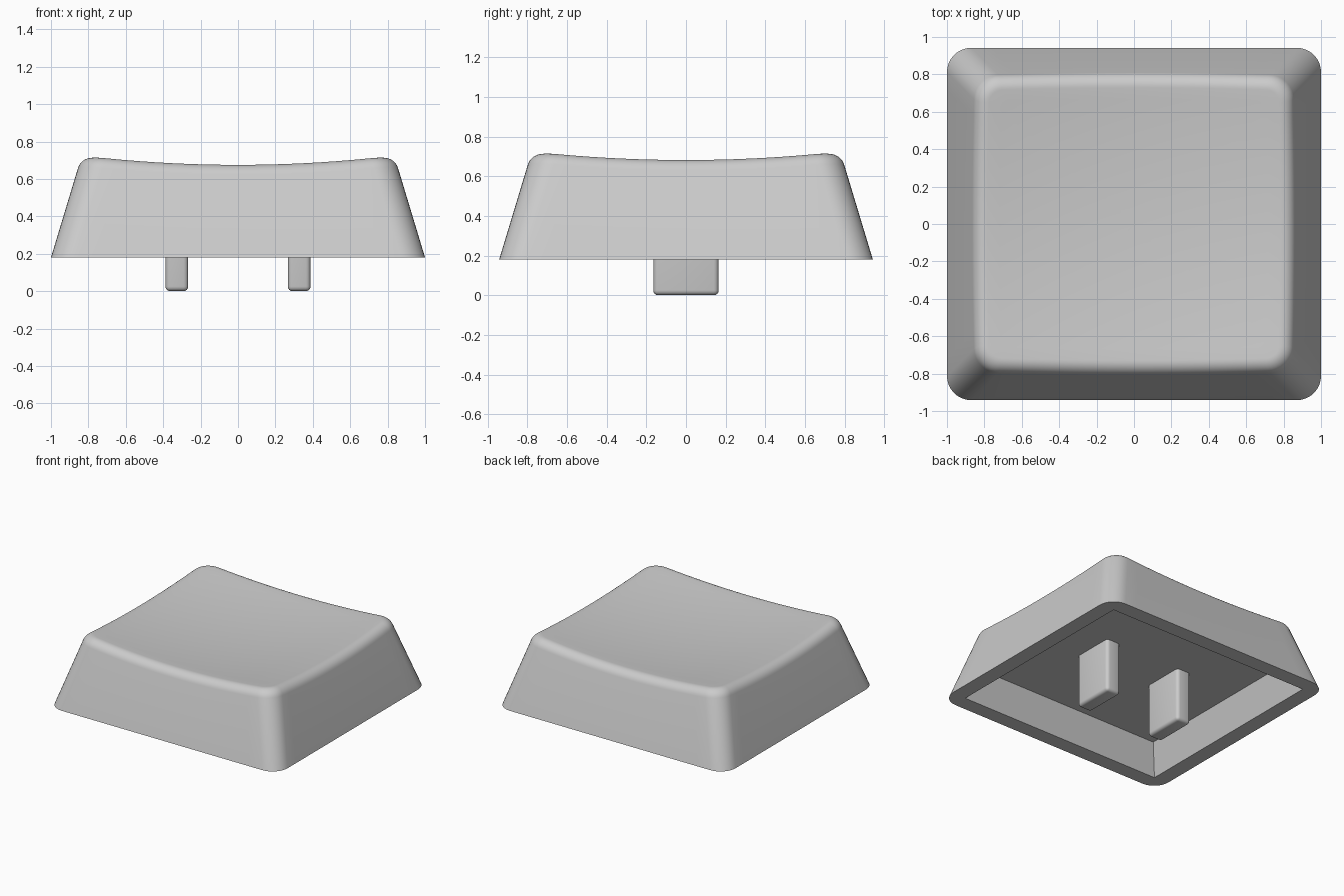
import bpy, bmesh, math

if "Cube" in bpy.data.objects:
    bpy.data.objects.remove(bpy.data.objects["Cube"])

BASE_Z, HX, HY = 0.18, 1.0, 0.942   # bottom edge height and half sizes
TAPER, CORNER = 0.302, 0.13         # inward lean per unit height, plan corner radius
FILLET = 0.062                      # tangent length of the rounded top edge
CEILING = 0.415                     # height of the hollow's ceiling

plastic = bpy.data.materials.new("grey plastic")
plastic.diffuse_color = (0.6, 0.6, 0.6, 1)
plastic.use_nodes = True
plastic.node_tree.nodes["Principled BSDF"].inputs["Base Color"].default_value = plastic.diffuse_color


def dish(x, y):
    return 0.636 + 0.073 * (x * x + y * y)


# Stations round a rounded rectangle: (corner signs, angle, position along the following side)
STATIONS = []
for q, (sx, sy) in enumerate([(1, 1), (-1, 1), (-1, -1), (1, -1)]):
    nx, ny = [(1, 1), (-1, 1), (-1, -1), (1, -1)][(q + 1) % 4]
    for i in range(9):
        STATIONS.append((sx, sy, nx, ny, (q + i / 8) * math.pi / 2, 0))
    for i in range(1, 16):
        STATIONS.append((sx, sy, nx, ny, (q + 1) * math.pi / 2, i / 16))


def outline(s, inset, r):
    sx, sy, nx, ny, a, t = s
    cx, cy = HX - inset - r, HY - inset - r
    ux, uy = sx + (nx - sx) * t, sy + (ny - sy) * t
    return cx * ux + r * math.cos(a), cy * uy + r * math.sin(a)


def column(s):
    """Points from the bottom edge up the side, over the fillet and in to the centre."""
    z = 0.7
    for _ in range(6):
        x, y = outline(s, TAPER * (z - BASE_Z), CORNER)
        z = dish(x, y)
    d = TAPER * (z - BASE_Z)
    run = FILLET / math.hypot(1, TAPER)
    a = (*outline(s, d - TAPER * run, CORNER), z - run)
    b = (x, y, z)
    cx, cy = outline(s, d + FILLET, CORNER - FILLET)
    c = (cx, cy, dish(cx, cy))
    pts = [(*outline(s, 0, CORNER), BASE_Z)]
    for i in range(9):
        t = i / 8
        w = ((1 - t) ** 2, 2 * t * (1 - t) * 0.79, t * t)
        pts.append(tuple((w[0] * p + w[1] * q + w[2] * r) / sum(w) for p, q, r in zip(a, b, c)))
    for i in range(1, 12):
        f = 1 - i / 12
        pts.append((cx * f, cy * f, dish(cx * f, cy * f)))
    return pts


def finish(bm, name, angle):
    bmesh.ops.recalc_face_normals(bm, faces=bm.faces[:])
    me = bpy.data.meshes.new(name)
    bm.to_mesh(me)
    bm.free()
    me.materials.append(plastic)
    ob = bpy.data.objects.new(name, me)
    bpy.context.collection.objects.link(ob)
    bpy.ops.object.select_all(action='DESELECT')
    ob.select_set(True)
    bpy.context.view_layer.objects.active = ob
    bpy.ops.object.shade_smooth_by_angle(angle=math.radians(angle))
    return ob


# Keycap shell: tapered sides, rounded rim and dished top
bm = bmesh.new()
cols = [[bm.verts.new(p) for p in column(s)] for s in STATIONS]
centre = bm.verts.new((0, 0, dish(0, 0)))
for i, c0 in enumerate(cols):
    c1 = cols[(i + 1) % len(cols)]
    for j in range(len(c0) - 1):
        bm.faces.new((c0[j], c1[j], c1[j + 1], c0[j + 1]))
    bm.faces.new((c0[-1], c1[-1], centre))

# Hollow underside: flat rim, sloping walls and ceiling
def rect(hx, hy, z):
    return [bm.verts.new((x * hx, y * hy, z)) for x, y in ((1, 1), (-1, 1), (-1, -1), (1, -1))]

low = rect(HX - 0.12, HY - 0.12, BASE_Z)
high = rect(HX - 0.19, HY - 0.19, CEILING)
n = len(cols) // 4
for q in range(4):
    k = (q + 1) % 4
    for i in range(8):
        bm.faces.new((cols[q * n + i][0], cols[q * n + i + 1][0], low[q]))
    mid = [cols[(q * n + i) % len(cols)][0] for i in range(8, n + 1)]
    bm.faces.new(mid + [low[k], low[q]])
    bm.faces.new((low[q], low[k], high[k], high[q]))
bm.faces.new(high)
finish(bm, "keycap_shell", 35)

# Two mounting prongs with rounded edges and tips
for side, label in ((-1, "left"), (1, "right")):
    bm = bmesh.new()
    bmesh.ops.create_cube(bm, size=1)
    for v in bm.verts:
        v.co = (v.co.x * 0.122 + side * 0.327, v.co.y * 0.33, CEILING if v.co.z > 0 else 0)
    edges = [e for e in bm.edges if min(v.co.z for v in e.verts) < 0.1]
    bmesh.ops.bevel(bm, geom=edges, offset=0.025, segments=4, profile=0.5, affect='EDGES')
    finish(bm, label + "_prong", 35)
